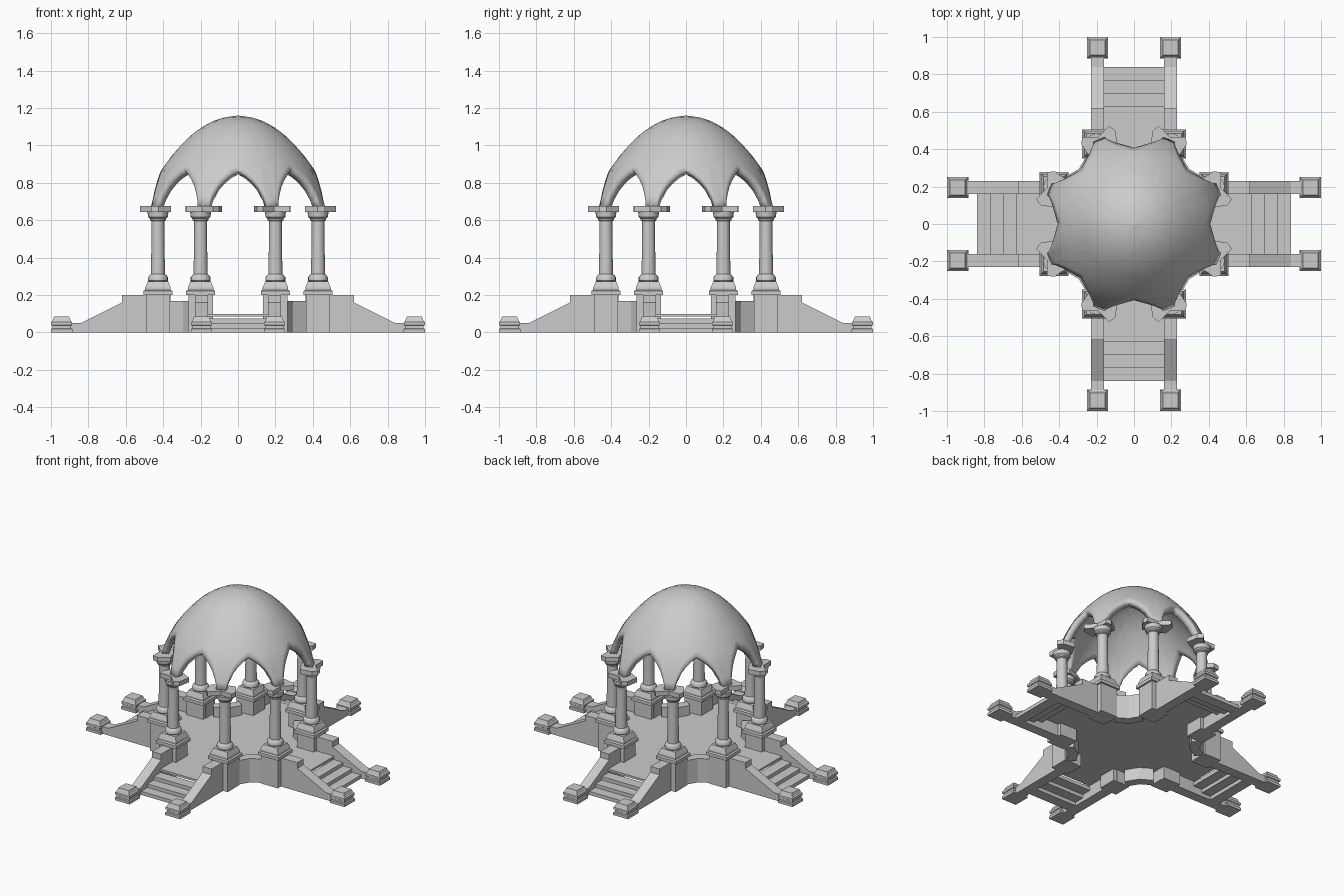
import bpy, bmesh
from math import sin, cos, radians, pi, sqrt, asin, degrees
from mathutils import Matrix, Vector

if "Cube" in bpy.data.objects:
    bpy.data.objects.remove(bpy.data.objects["Cube"])

COL_X, COL_Y = 0.2, 0.428


def finish(name, bm, smooth=None):
    bmesh.ops.recalc_face_normals(bm, faces=bm.faces)
    me = bpy.data.meshes.new(name)
    bm.to_mesh(me)
    bm.free()
    ob = bpy.data.objects.new(name, me)
    bpy.context.collection.objects.link(ob)
    if smooth:
        bpy.ops.object.select_all(action='DESELECT')
        ob.select_set(True)
        bpy.context.view_layer.objects.active = ob
        bpy.ops.object.shade_smooth_by_angle(angle=radians(smooth))
    return ob


def lathe(name, profile, n, loc, smooth=None):
    """Closed stack of n-sided rings; for n = 4 the radius is the half width."""
    bm = bmesh.new()
    k, off = (sqrt(2), pi / 4) if n == 4 else (1, 0)
    rings = [[bm.verts.new((loc[0] + r * k * cos(off + 2 * pi * i / n),
                            loc[1] + r * k * sin(off + 2 * pi * i / n), z))
              for i in range(n)] for r, z in profile]
    for a, b in zip(rings, rings[1:]):
        for i in range(n):
            bm.faces.new((a[i], a[(i + 1) % n], b[(i + 1) % n], b[i]))
    bm.faces.new(rings[0])
    bm.faces.new(rings[-1])
    return finish(name, bm, smooth)


def prism(name, pts, vec, rot=0):
    """Extrude a 3D outline along vec, then turn it about z."""
    bm = bmesh.new()
    f = bm.faces.new([bm.verts.new(p) for p in pts])
    ext = bmesh.ops.extrude_face_region(bm, geom=[f], use_keep_orig=True)
    bmesh.ops.translate(bm, vec=vec, verts=[v for v in ext['geom']
                                            if isinstance(v, bmesh.types.BMVert)])
    bm.transform(Matrix.Rotation(rot, 4, 'Z'))
    return finish(name, bm)


def plan(pts, z):
    return [(x, y, z) for x, y in pts]


def rect(x0, x1, y0, y1):
    return [(x0, y0), (x1, y0), (x1, y1), (x0, y1)]


def interp(t, table):
    for (a, va), (b, vb) in zip(table, table[1:]):
        if t <= b:
            return va + (vb - va) * (t - a) / (b - a)
    return table[-1][1]


# Cross-shaped floor, a thin slab that is hollow underneath
arm = [(-.16, -.63), (.16, -.63), (.16, -.40), (.23, -.37),
       (.29, -.29), (.37, -.23), (.40, -.16)]
outline = []
for k in range(4):
    m = Matrix.Rotation(k * pi / 2, 3, 'Z')
    outline += [tuple((m @ Vector((x, y, 0)))[:2]) for x, y in arm]
prism("floor", plan(outline, .085), (0, 0, .015))

pedestal = [(.078, .2), (.078, .222), (.068, .228), (.068, .24), (.055, .272)]
newel = [(.057, 0), (.057, .018), (.05, .022), (.05, .036), (.056, .04),
         (.056, .056), (.05, .06), (.04, .085)]
shaft = [(.047, .27), (.053, .277), (.053, .295), (.046, .305), (.038, .312),
         (.035, .46), (.034, .595), (.043, .6), (.043, .608), (.053, .618),
         (.056, .646)]
side = [(-.36, 0), (-.95, 0), (-.95, .05), (-.84, .05), (-.62, .16),
        (-.62, .2), (-.36, .2)]

for k in range(4):
    rot = k * pi / 2
    m = Matrix.Rotation(rot, 3, 'Z')
    # Steps
    for i in range(3):
        y = -.63 - .07 * i
        prism("step", plan(rect(-.165, .165, y - .07, y + .005), .05 - .025 * i),
              (0, 0, .025), rot)
    # Low diagonal parapet between neighbouring stairs
    prism("parapet", plan([(.25, -.37), (.295, -.295), (.37, -.25), (.33, -.20),
                           (.25, -.25), (.20, -.33)], 0), (0, 0, .167), rot)
    for s in (-1, 1):
        # Stair side wall with its sloped top
        prism("stair_wall", [(s * .16, y, z) for y, z in side], (s * .07, 0, 0), rot)
        # End post of the stair wall
        lathe("end_post", newel, 4, m @ Vector((s * .195, -.943, 0)))
        # Column with block, pedestal and shaft
        c = m @ Vector((s * COL_X, -COL_Y, 0))
        lathe("column_block", [(.065, 0), (.065, .2)], 4, c)
        lathe("pedestal", pedestal, 4, c)
        lathe("column", shaft, 20, c, 35)

# Notched slab on top of each column
slab = [(.42, -.08), (.5, -.098), (.535, -.078), (.502, 0), (.535, .078),
        (.5, .098), (.42, .08), (.41, 0)]
for k in range(8):
    prism("capital_slab", plan(slab, .645), (0, 0, .032), pi / 8 + k * pi / 4)

# Dome: outer profile as z -> radius, lower edge cut into eight pointed arches
radius = [(.67, .492), (.75, .467), (.81, .44), (.865, .412), (.94, .358), (.99, .315),
          (1.045, .262), (1.09, .205), (1.127, .142), (1.15, .075), (1.16, 0)]
arch = [(0, .872), (5, .85), (10.5, .815), (14, .782), (16.5, .745),
        (18, .71), (18.8, .67), (22.5, .67)]
half = [0, 2.5, 5, 8, 10.5, 12.5, 14, 15.5, 16.5, 17.4, 18, 18.8]
angles = []
for k in range(8):
    angles += [45 * k - a for a in reversed(half[1:])] + [45 * k + a for a in half] \
        + [45 * k + 22.5]
bm = bmesh.new()
rows = 14
grid = []
for a in angles:
    d = abs((a + 22.5) % 45 - 22.5)
    low = interp(d, arch)
    col = []
    for j in range(rows):
        z = low + (1.16 - low) * sin(j / rows * pi / 2)
        r = interp(z, radius)
        col.append(bm.verts.new((r * cos(radians(a)), r * sin(radians(a)), z)))
    grid.append(col)
top = bm.verts.new((0, 0, 1.16))
n = len(grid)
for i in range(n):
    a, b = grid[i], grid[(i + 1) % n]
    for j in range(rows - 1):
        bm.faces.new((a[j], b[j], b[j + 1], a[j + 1]))
    bm.faces.new((a[-1], b[-1], top))
dome = finish("dome", bm, 40)
mod = dome.modifiers.new("thickness", 'SOLIDIFY')
mod.thickness = .045
mod.offset = -1
